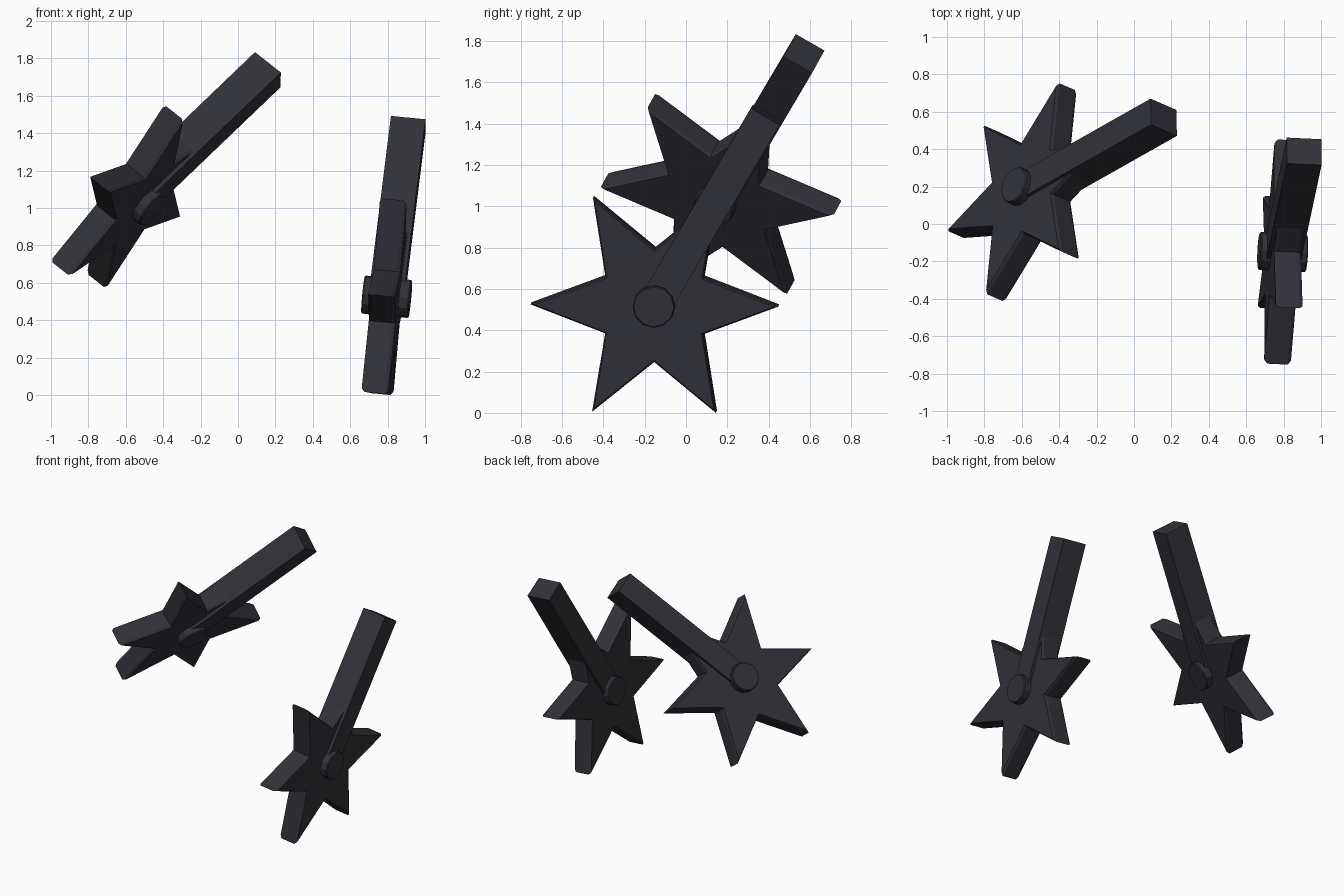
import bpy, bmesh, math
from mathutils import Matrix, Vector

if "Cube" in bpy.data.objects:
    bpy.data.objects.remove(bpy.data.objects["Cube"])

dark = bpy.data.materials.new("dark_iron")
dark.diffuse_color = (0.031, 0.031, 0.041, 1)
dark.use_nodes = True
dark.node_tree.nodes["Principled BSDF"].inputs["Base Color"].default_value = dark.diffuse_color


def frame(center, along, normal):
    """Local x runs along the shank, local z along the hub axis."""
    x = Vector(along).normalized()
    z = Vector(normal)
    z = (z - x * z.dot(x)).normalized()
    y = z.cross(x)
    m = Matrix((x, y, z)).transposed().to_4x4()
    m.translation = Vector(center)
    return m


def add_object(name, bm, matrix):
    bmesh.ops.recalc_face_normals(bm, faces=bm.faces)
    mesh = bpy.data.meshes.new(name)
    bm.to_mesh(mesh)
    bm.free()
    mesh.materials.append(dark)
    ob = bpy.data.objects.new(name, mesh)
    ob.matrix_world = matrix
    bpy.context.collection.objects.link(ob)


def prism(outline, levels):
    """Stack scaled copies of an outline; levels are (z, scale)."""
    bm = bmesh.new()
    rings = [[bm.verts.new((x * s, y * s, z)) for x, y in outline]
             for z, s in levels]
    n = len(outline)
    for a, b in zip(rings, rings[1:]):
        for i in range(n):
            j = (i + 1) % n
            bm.faces.new((a[i], a[j], b[j], b[i]))
    # fan caps keep concave outlines clean
    for ring, (z, s) in ((rings[0], levels[0]), (rings[-1], levels[-1])):
        c = bm.verts.new((0, 0, z))
        for i in range(n):
            bm.faces.new((c, ring[i], ring[(i + 1) % n]))
    return bm


def polar(radii, count):
    return [(radii[i % len(radii)] * math.cos(math.tau * i / count),
             radii[i % len(radii)] * math.sin(math.tau * i / count))
            for i in range(count)]


def build(side, center, along, normal, length):
    m = frame(center, along, normal)
    # six-pointed wheel with chamfered rims
    add_object(side + "_star_wheel",
               prism(polar((0.6, 0.275), 12),
                     [(-0.072, 0.965), (-0.055, 1), (0.055, 1), (0.072, 0.965)]), m)
    # axle pin through the wheel
    add_object(side + "_axle_pin",
               prism(polar((0.102,), 12),
                     [(-0.127, 0.95), (-0.12, 1), (0.12, 1), (0.127, 0.95)]), m)
    # square shank running out over one wheel point
    bm = bmesh.new()
    bmesh.ops.create_cube(bm, size=1)
    bmesh.ops.scale(bm, vec=(length, 0.16, 0.186), verts=bm.verts)
    bmesh.ops.translate(bm, vec=(length / 2, 0, 0), verts=bm.verts)
    add_object(side + "_shank", bm, m)


build("left", (-0.55, 0.17, 1.06), (0.40, 0.226, 0.383), (0.743, -0.323, -0.584), 1.06)
build("right", (0.795, -0.15, 0.525), (0.115, 0.54, 0.92), (1.0, -0.05, -0.1), 1.07)
